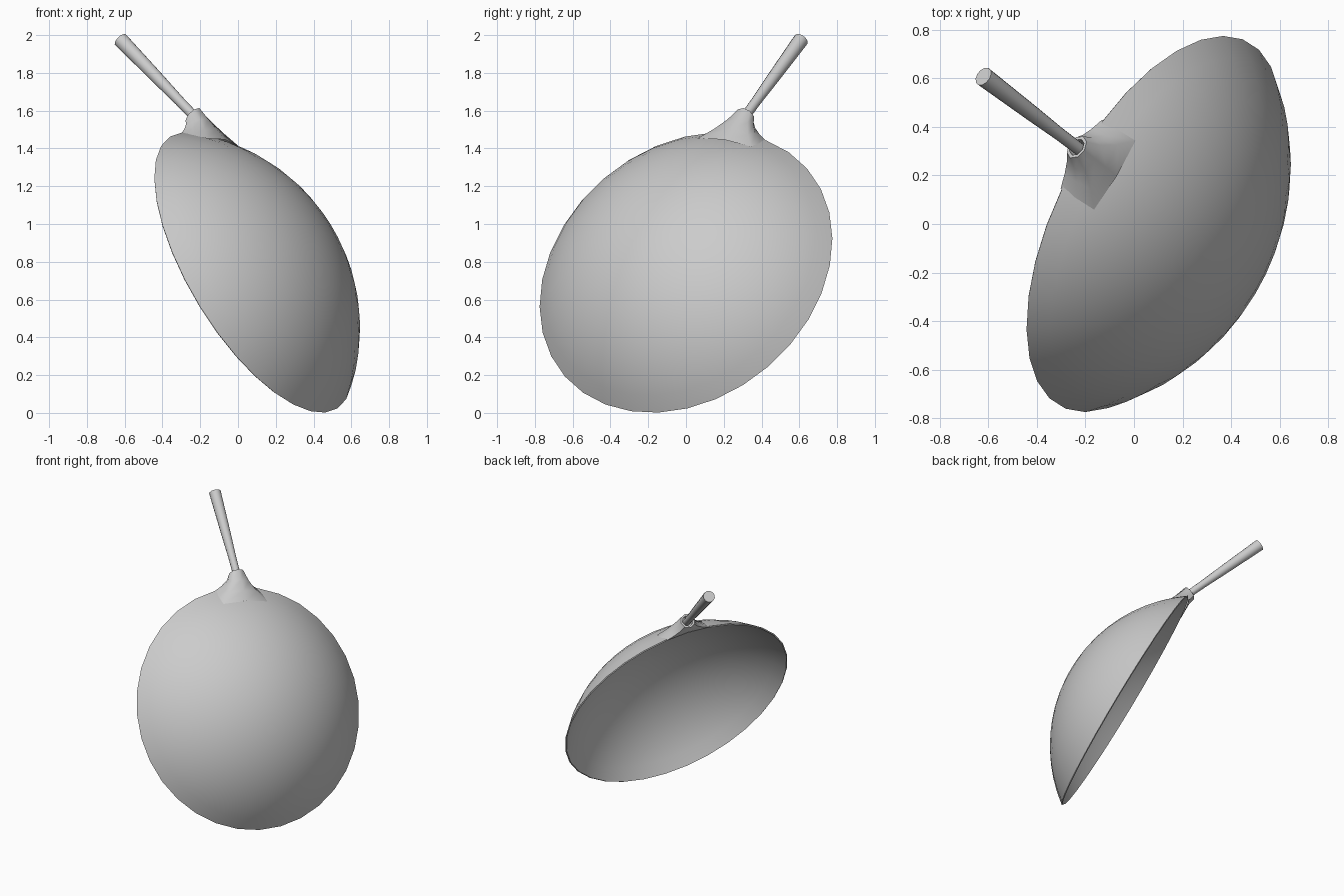
import bpy, bmesh, math
from mathutils import Vector, Matrix

if "Cube" in bpy.data.objects:
    bpy.data.objects.remove(bpy.data.objects["Cube"])

# Tilted frame: local x points along the handle, local z out of the bowl opening
up = Vector((-0.782, 0.398, -0.478)).normalized()
out = Vector((-0.355, 0.344, 0.869))
out = (out - up * out.dot(up)).normalized()
side = up.cross(out)
FRAME = Matrix.Translation((0.083, 0, 0.743)) @ Matrix((out, side, up)).transposed().to_4x4()


def loft(name, sections, cap_start=False, cap_end=False, angle=40):
    """Skin a list of closed sections; a single-point section becomes a pole."""
    bm = bmesh.new()
    rings = [[bm.verts.new(FRAME @ Vector(p)) for p in s] for s in sections]
    for a, b in zip(rings, rings[1:]):
        n = max(len(a), len(b))
        for i in range(n):
            j = (i + 1) % n
            if len(a) == 1:
                bm.faces.new((a[0], b[j], b[i]))
            else:
                bm.faces.new((a[i], a[j], b[j], b[i]))
    if cap_start:
        bm.faces.new(rings[0][::-1])
    if cap_end:
        bm.faces.new(rings[-1])
    bmesh.ops.recalc_face_normals(bm, faces=bm.faces)
    me = bpy.data.meshes.new(name)
    bm.to_mesh(me)
    bm.free()
    ob = bpy.data.objects.new(name, me)
    bpy.context.collection.objects.link(ob)
    bpy.ops.object.select_all(action='DESELECT')
    ob.select_set(True)
    bpy.context.view_layer.objects.active = ob
    bpy.ops.object.shade_smooth_by_angle(angle=math.radians(angle))
    return ob


# Bowl: thin spherical cap, inner and outer walls joined at the rim
R, H, WALL, SEG, STEPS = 0.845, 0.43, 0.01, 32, 10
rho = (R * R + H * H) / (2 * H)
half = math.asin(R / rho)


def bowl_ring(t, radius):
    a = half * t
    r, z = radius * math.sin(a), (rho - H) - radius * math.cos(a)
    if t == 0:
        return [(0, 0, z)]
    return [(r * math.cos(2 * math.pi * k / SEG), r * math.sin(2 * math.pi * k / SEG), z)
            for k in range(SEG)]


def flip_pole(sections):
    """Close the inner wall with a tiny ring in place of a pole."""
    x, y, z = sections[-1][0]
    sections[-1] = [(0.002 * math.cos(2 * math.pi * k / SEG),
                     0.002 * math.sin(2 * math.pi * k / SEG), z) for k in range(SEG)]
    return sections


outer = [bowl_ring(i / STEPS, rho) for i in range(STEPS + 1)]
inner = [bowl_ring(i / STEPS, rho - WALL) for i in range(STEPS, -1, -1)]
loft("bowl", outer + flip_pole(inner), cap_end=True)

# Handle axis
base, tip = Vector((0.945, 0, -0.022)), Vector((1.53, 0, 0.204))
axis = (tip - base).normalized()
across = Vector((0, 1, 0))
rise = axis.cross(across)
if rise.z < 0:
    rise = -rise


def circle(c, r, n):
    return [c + across * r * math.cos(2 * math.pi * k / n) + rise * r * math.sin(2 * math.pi * k / n)
            for k in range(n)]


# Handle: round bar that widens to the tip
length = (tip - base).length
loft("handle", [circle(base + axis * d, r, 12) for d, r in
                ((-0.05, 0.026), (0.12, 0.027), (0.3, 0.033), (length, 0.041))],
     cap_start=True, cap_end=True)

# Socket: flares from a four-cornered foot on the bowl to an eight-sided mouth
W = 0.167
foot = [Vector(p) for p in ((0.783, W, -0.055), (0.826, W, 0.008), (0.85, 0, 0.008), (0.826, -W, 0.008),
                            (0.783, -W, -0.055), (0.725, -W, -0.122), (0.735, 0, -0.138), (0.725, W, -0.122))]
mouth = circle(base, 0.052, 8)


def blend(along, spread):
    """Section between foot and mouth; width shrinks faster than length for a concave flare."""
    res = []
    for f, m in zip(foot, mouth):
        p = f.lerp(m, along)
        p.y = f.y + (m.y - f.y) * spread
        res.append(p)
    return res


loft("handle_socket",
     [foot, blend(0.33, 0.46), blend(0.66, 0.8), mouth,
      circle(base, 0.038, 8), circle(base - axis * 0.04, 0.036, 8)],
     cap_end=True, angle=50)
